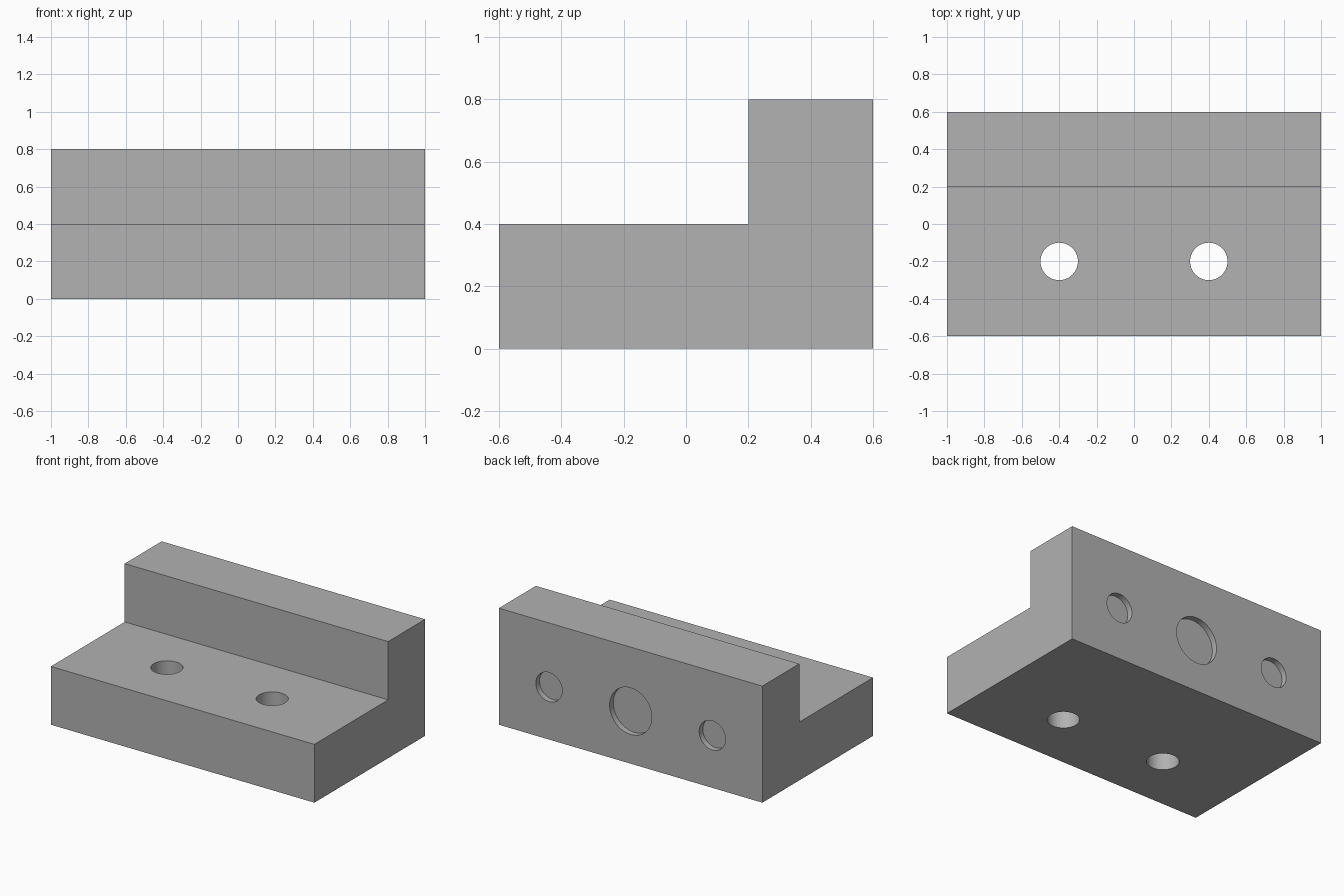
import bpy
import bmesh
from math import radians

if "Cube" in bpy.data.objects:
    bpy.data.objects.remove(bpy.data.objects["Cube"], do_unlink=True)

# Single grey finish
GREY = (0.445, 0.445, 0.445, 1)
grey = bpy.data.materials.new("grey")
grey.use_nodes = True
grey.diffuse_color = GREY
grey.node_tree.nodes["Principled BSDF"].inputs["Base Color"].default_value = GREY

BACK_Y = 0.6
RECESS_DEPTH = 0.04


def extruded_profile(name, profile, half_width):
    """Extrude a y-z outline along x."""
    bm = bmesh.new()
    face = bm.faces.new([bm.verts.new((-half_width, y, z)) for y, z in profile])
    grown = bmesh.ops.extrude_face_region(bm, geom=[face])
    verts = [v for v in grown["geom"] if isinstance(v, bmesh.types.BMVert)]
    bmesh.ops.translate(bm, verts=verts, vec=(2 * half_width, 0, 0))
    bmesh.ops.recalc_face_normals(bm, faces=bm.faces)
    mesh = bpy.data.meshes.new(name)
    bm.to_mesh(mesh)
    bm.free()
    obj = bpy.data.objects.new(name, mesh)
    bpy.context.collection.objects.link(obj)
    mesh.materials.append(grey)
    return obj


def drill(target, radius, depth, location, rotation=(0, 0, 0)):
    """Cut a round hole centred at location."""
    bpy.ops.mesh.primitive_cylinder_add(
        vertices=64, radius=radius, depth=depth, location=location, rotation=rotation)
    cutter = bpy.context.object
    cutter.name = "hole_cutter"
    cutter.hide_render = True
    cutter.data.materials.append(grey)
    cut = target.modifiers.new("hole", "BOOLEAN")
    cut.operation = "DIFFERENCE"
    cut.solver = "EXACT"
    cut.object = cutter
    bpy.ops.object.select_all(action="DESELECT")
    bpy.context.view_layer.objects.active = target
    target.select_set(True)
    bpy.ops.object.modifier_apply(modifier=cut.name)
    bpy.data.objects.remove(cutter, do_unlink=True)


# L-shaped block: low front step, tall back wall
block = extruded_profile("stepped_block", [
    (-0.6, 0), (BACK_Y, 0), (BACK_Y, 0.8), (0.2, 0.8), (0.2, 0.4), (-0.6, 0.4)], 1)

# Vertical through holes in the step
for side in (-1, 1):
    drill(block, 0.1, 1, (side * 0.4, -0.2, 0.2))

# Shallow round recesses in the back: large centre, small on each side
for x, radius in ((0, 0.16), (-0.62, 0.1), (0.62, 0.1)):
    drill(block, radius, 2 * RECESS_DEPTH, (x, BACK_Y, 0.36), (radians(90), 0, 0))

# Smooth hole walls, crisp block edges
bpy.ops.object.shade_smooth_by_angle(angle=radians(30))
